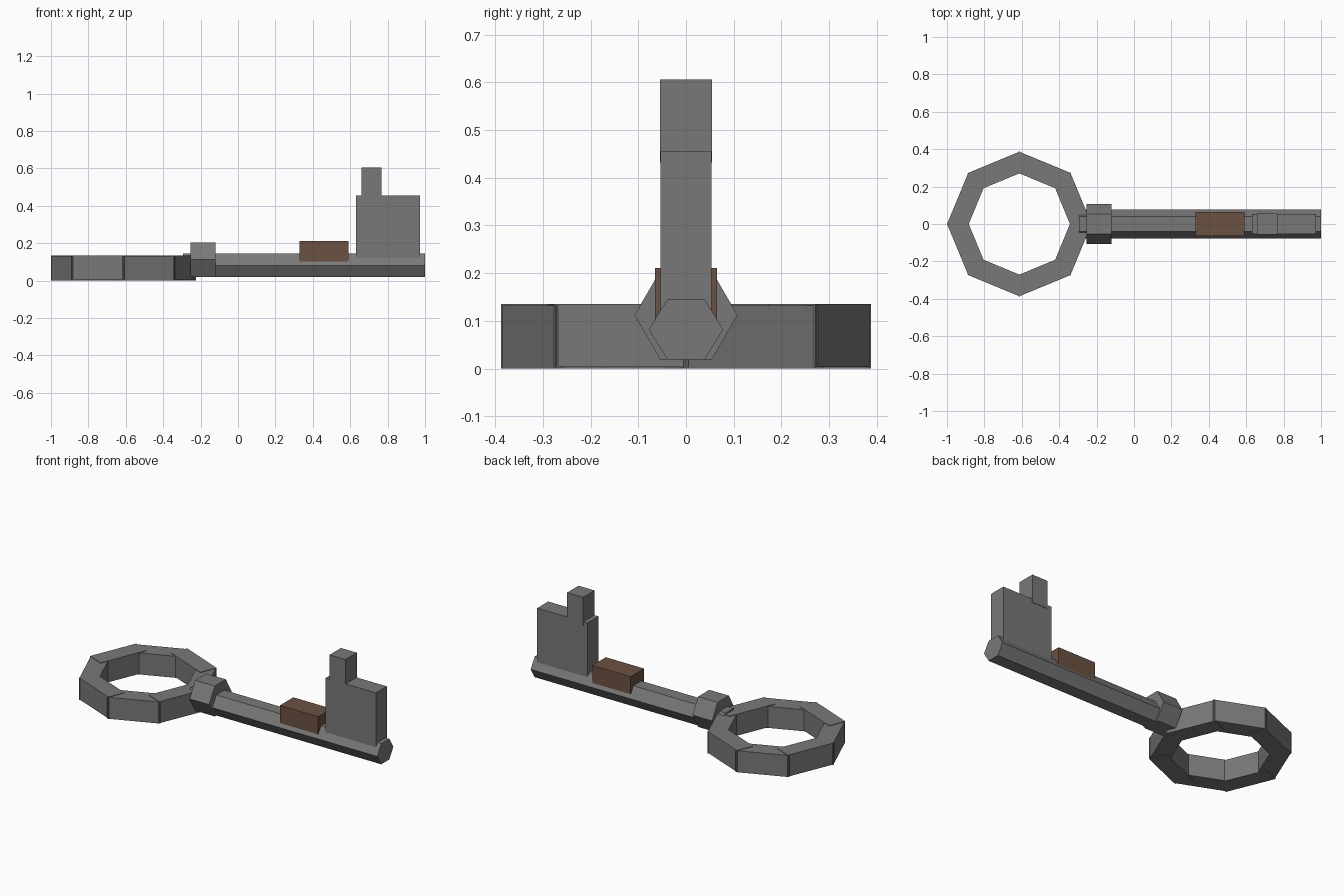
import bpy, bmesh, math
from mathutils import Matrix, Vector

if "Cube" in bpy.data.objects:
    bpy.data.objects.remove(bpy.data.objects["Cube"])


def material(name, rgb):
    m = bpy.data.materials.new(name)
    m.diffuse_color = (*rgb, 1)
    m.use_nodes = True
    m.node_tree.nodes["Principled BSDF"].inputs["Base Color"].default_value = m.diffuse_color
    return m


IRON = material("dark iron grey", (0.19, 0.19, 0.19))
BROWN = material("rust brown", (0.145, 0.085, 0.052))


def finish(name, bm, mat):
    bmesh.ops.recalc_face_normals(bm, faces=bm.faces)
    me = bpy.data.meshes.new(name)
    bm.to_mesh(me)
    bm.free()
    me.materials.append(mat)
    ob = bpy.data.objects.new(name, me)
    bpy.context.collection.objects.link(ob)
    return ob


def box(name, x, y, z, mat, turn=None):
    """Box from (min, max) ranges, optionally transformed by a matrix."""
    bm = bmesh.new()
    bmesh.ops.create_cube(bm, size=1)
    for v in bm.verts:
        v.co = Vector([(r[0] + r[1]) / 2 + c * (r[1] - r[0])
                       for r, c in zip((x, y, z), v.co)])
    if turn:
        bm.transform(turn)
    return finish(name, bm, mat)


def hex_bar(name, x0, x1, zc, half_y, half_z, mat):
    """Six-sided bar along x with points facing sideways."""
    bm = bmesh.new()
    ring = []
    for i in range(6):
        a = math.radians(60 * i)
        ring.append(bm.verts.new((x0, half_y * math.cos(a),
                                  zc + half_z * math.sin(a) / math.sin(math.pi / 3))))
    face = bm.faces.new(ring)
    ext = bmesh.ops.extrude_face_region(bm, geom=[face], use_keep_orig=True)
    bmesh.ops.translate(bm, vec=(x1 - x0, 0, 0),
                        verts=[g for g in ext["geom"] if isinstance(g, bmesh.types.BMVert)])
    return finish(name, bm, mat)


# ring handle: eight straight bars, slightly overlapping at the corners
for i in range(8):
    turn = Matrix.Translation((-0.613, 0, 0)) @ Matrix.Rotation(math.radians(22.5 + 45 * i), 4, 'Z')
    lift = 0.003 * (i % 2)
    box(f"ring_bar_{i + 1}", (0.25, 0.357), (-0.152, 0.152),
        (lift, 0.132 + lift), IRON, turn)

# shaft and collar
hex_bar("shaft", -0.295, 1.0, 0.082, 0.078, 0.063, IRON)
hex_bar("collar", -0.253, -0.12, 0.112, 0.108, 0.093, IRON)

# key bit with its upper tooth
box("bit_plate", (0.632, 0.973), (-0.053, 0.053), (0.06, 0.455), IRON)
box("bit_tooth", (0.66, 0.768), (-0.055, 0.055), (0.432, 0.606), IRON)

# rusty block on the shaft
box("rust_block", (0.33, 0.59), (-0.065, 0.065), (0.10, 0.211), BROWN)
